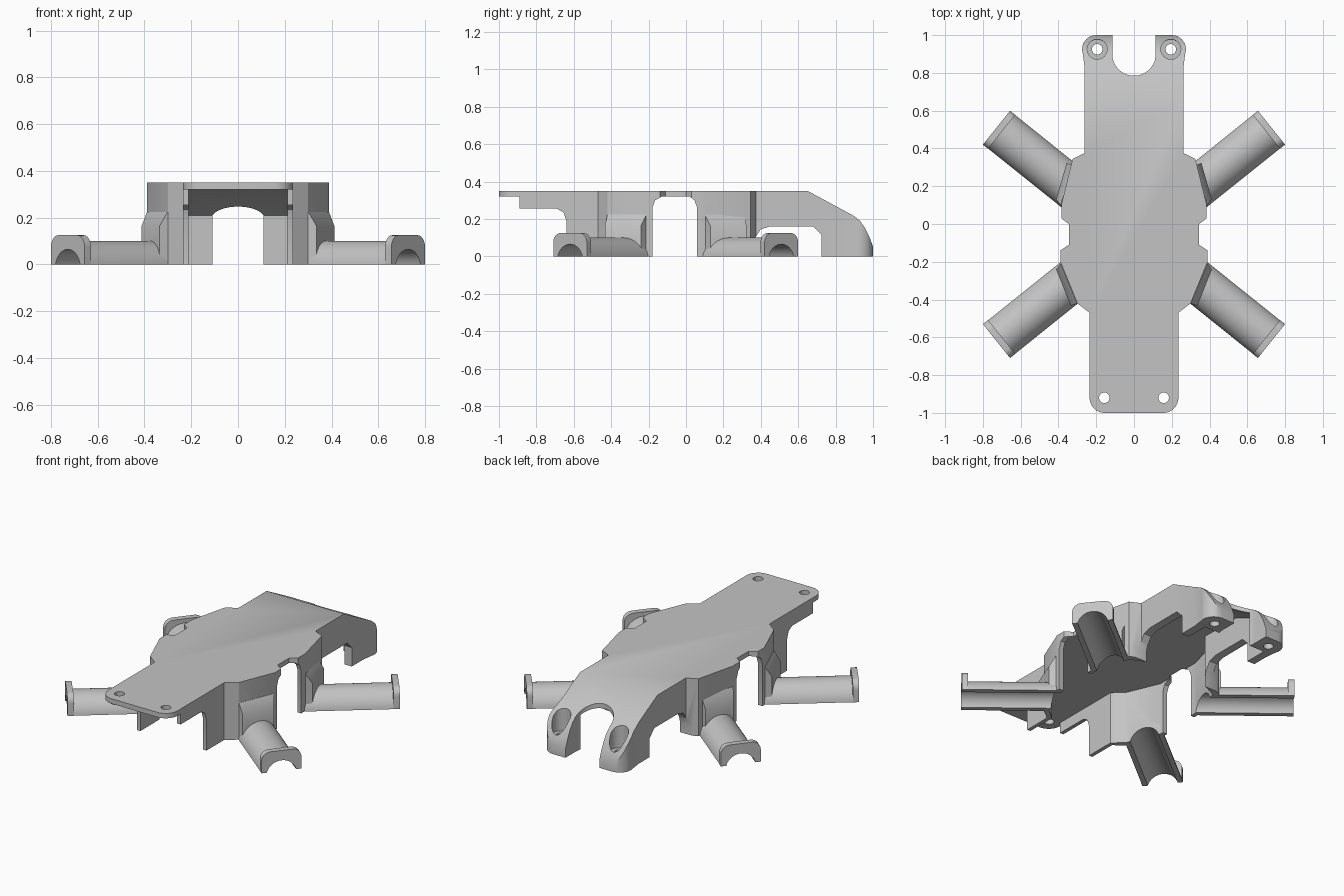
import bpy, bmesh, math
from mathutils import Vector

old = bpy.data.objects.get("Cube")
if old:
    bpy.data.objects.remove(old, do_unlink=True)

grey = bpy.data.materials.new("plain_grey")
grey.use_nodes = True
COLOUR = (0.55, 0.55, 0.55, 1)
grey.diffuse_color = COLOUR
grey.node_tree.nodes["Principled BSDF"].inputs["Base Color"].default_value = COLOUR


def loft(name, rings):
    """Closed solid through matching rings of 3D points."""
    bm = bmesh.new()
    loops = [[bm.verts.new(p) for p in ring] for ring in rings]
    for a, b in zip(loops, loops[1:]):
        for i in range(len(a)):
            j = (i + 1) % len(a)
            bm.faces.new((a[i], a[j], b[j], b[i]))
    bm.faces.new(loops[0])
    bm.faces.new(loops[-1])
    bmesh.ops.recalc_face_normals(bm, faces=bm.faces)
    mesh = bpy.data.meshes.new(name)
    bm.to_mesh(mesh)
    bm.free()
    mesh.materials.append(grey)
    obj = bpy.data.objects.new(name, mesh)
    bpy.context.collection.objects.link(obj)
    return obj


def plan_prism(name, pts, lo, hi):
    return loft(name, [[(x, y, z) for x, y in pts] for z in (lo, hi)])


def side_prism(name, pts):
    return loft(name, [[(x, y, z) for y, z in pts] for x in (-1, 1)])


def arc(cx, cy, r, start, end, n=10):
    angles = [math.radians(start + (end - start) * i / n) for i in range(n + 1)]
    return [(cx + r * math.cos(t), cy + r * math.sin(t)) for t in angles]


def mirrored(half):
    return half + [(-x, y) for x, y in reversed(half) if abs(x) > 1e-5]


def boolean(obj, cutter, operation="DIFFERENCE"):
    mod = obj.modifiers.new("cut", "BOOLEAN")
    mod.operation, mod.object, mod.solver = operation, cutter, "EXACT"
    bpy.context.view_layer.objects.active = obj
    bpy.ops.object.modifier_apply(modifier=mod.name)


def cylinder(x, y, r, lo, hi):
    return plan_prism("hole_cutter", arc(x, y, r, 0, 345, 23), lo, hi)


# Body: plan outline, trimmed by the side profile
outline = mirrored(
    arc(0, 0.9, 0.115, -90, 0, 12) + [(0.115, 1)] + arc(0.2, 0.925, 0.075, 90, -20)
    + [(0.262, 0.83), (0.262, 0.375), (0.325, 0.345), (0.385, 0.1), (0.385, 0.03),
       (0.345, 0), (0.345, -0.11), (0.39, -0.14), (0.39, -0.2), (0.3, -0.42),
       (0.235, -0.47)] + arc(0.155, -0.92, 0.08, 0, -90))
body = plan_prism("body_shell", outline, 0, 0.35)
profile = side_prism("profile_cutter", [
    (-1.1, 0.4), (0.558, 0.4), (0.65, 0.35), (0.9, 0.215), (0.93, 0.19), (0.955, 0.155),
    (0.98, 0.105), (1.001, 0.05), (1.001, -0.1), (0.725, -0.1), (0.725, 0.115), (0.68, 0.16),
    (0.45, 0.16), (0.4, 0.145), (0.37, 0.1), (0.36, 0.06), (0.36, -0.1), (0.06, -0.1),
    (0.06, 0.26), (0.045, 0.3), (0.02, 0.319), (-0.13, 0.319), (-0.165, 0.3),
    (-0.18, 0.26), (-0.18, -0.1), (-0.64, -0.1), (-0.64, 0.19), (-0.655, 0.235),
    (-0.69, 0.255), (-0.89, 0.255), (-0.89, 0.32), (-1.1, 0.32)])
boolean(body, profile, "INTERSECT")

# Hollow inside, with a roof that falls towards the tail
cavity = plan_prism("cavity_cutter", mirrored([
    (0.212, 0.95), (0.212, 0.36), (0.3, 0.32), (0.36, 0.1), (0.36, -0.2),
    (0.275, -0.4), (0.212, -0.455), (0.212, -1.2)]), -0.2, 0.5)
roof = side_prism("roof_cutter", [(-1.3, 0.32), (0.63, 0.32), (0.865, 0.21),
                                  (0.865, -0.1), (-1.3, -0.1)])
boolean(cavity, roof, "INTERSECT")
boolean(body, cavity)

# Screw holes, counterbored at the tail
cutters = [profile, roof]
for s in (1, -1):
    cutters += [cylinder(s * 0.157, -0.92, 0.028, 0.2, 0.5),
                cylinder(s * 0.195, 0.925, 0.028, -0.1, 0.5),
                cylinder(s * 0.195, 0.925, 0.053, 0.09, 0.5)]
for cutter in cutters[2:]:
    boolean(body, cutter)

# Arms: cross-sections are (offset, height)
inner = arc(0, -0.022, 0.087, 165.4, 14.6, 20)
tube = arc(0, -0.015, 0.115, 7.5, 172.5, 24) + inner
collar = ([(0.115, 0)] + arc(0.065, 0.075, 0.05, 0, 90, 6)
          + arc(-0.065, 0.075, 0.05, 90, 180, 6) + [(-0.115, 0)] + inner)
bore = inner + [(0.084, -0.1), (-0.084, -0.1)]
MID_Y = -0.055
parts = [body]


def along_arm(name, section, sx, sy, start, end):
    """Sweep a section; distances run inwards from the arm tip."""
    tip = Vector((sx * 0.728, MID_Y + sy * 0.565, 0))
    out = Vector((sx * 0.78, sy * 0.625, 0)).normalized()
    side = Vector((-out.y, out.x, 0))
    return loft(name, [[tip - out * d + side * u + Vector((0, 0, z)) for u, z in section]
                       for d in (start, end)])


for sx, lr in ((1, "left"), (-1, "right")):
    for sy, fb in ((-1, "front"), (1, "back")):
        tag = f"{fb}_{lr}"
        arm = along_arm("arm_" + tag, tube, sx, sy, 0.035, 0.55)
        rim = along_arm("arm_collar_" + tag, collar, sx, sy, 0, 0.035)
        hole = along_arm("bore_cutter", bore, sx, sy, -0.05, 0.55)
        # Flared socket where the arm meets the wall
        dx = 0.022 if sy > 0 else 0
        wall = [(0.38, 0.155), (0.292 + dx, 0.362)]
        flare = [(0.335 + dx, 0.378), (0.412, 0.185)]
        crown = [(0.301 + dx, 0.365), (0.389, 0.155)]
        socket = loft("arm_socket_" + tag, [
            [(sx * x, MID_Y + sy * v, z) for x, v in wall + edge]
            for edge, z in ((flare, 0), (flare, 0.165), (crown, 0.225))])
        boolean(arm, cavity)
        boolean(socket, cavity)
        boolean(socket, hole)
        boolean(body, hole)
        cutters.append(hole)
        parts += [arm, rim, socket]

for cutter in cutters + [cavity]:
    bpy.data.objects.remove(cutter, do_unlink=True)

# Smooth the round parts, keep edges sharp
bpy.ops.object.select_all(action="DESELECT")
for part in parts:
    part.select_set(True)
bpy.context.view_layer.objects.active = body
bpy.ops.object.shade_smooth_by_angle(angle=math.radians(30))
